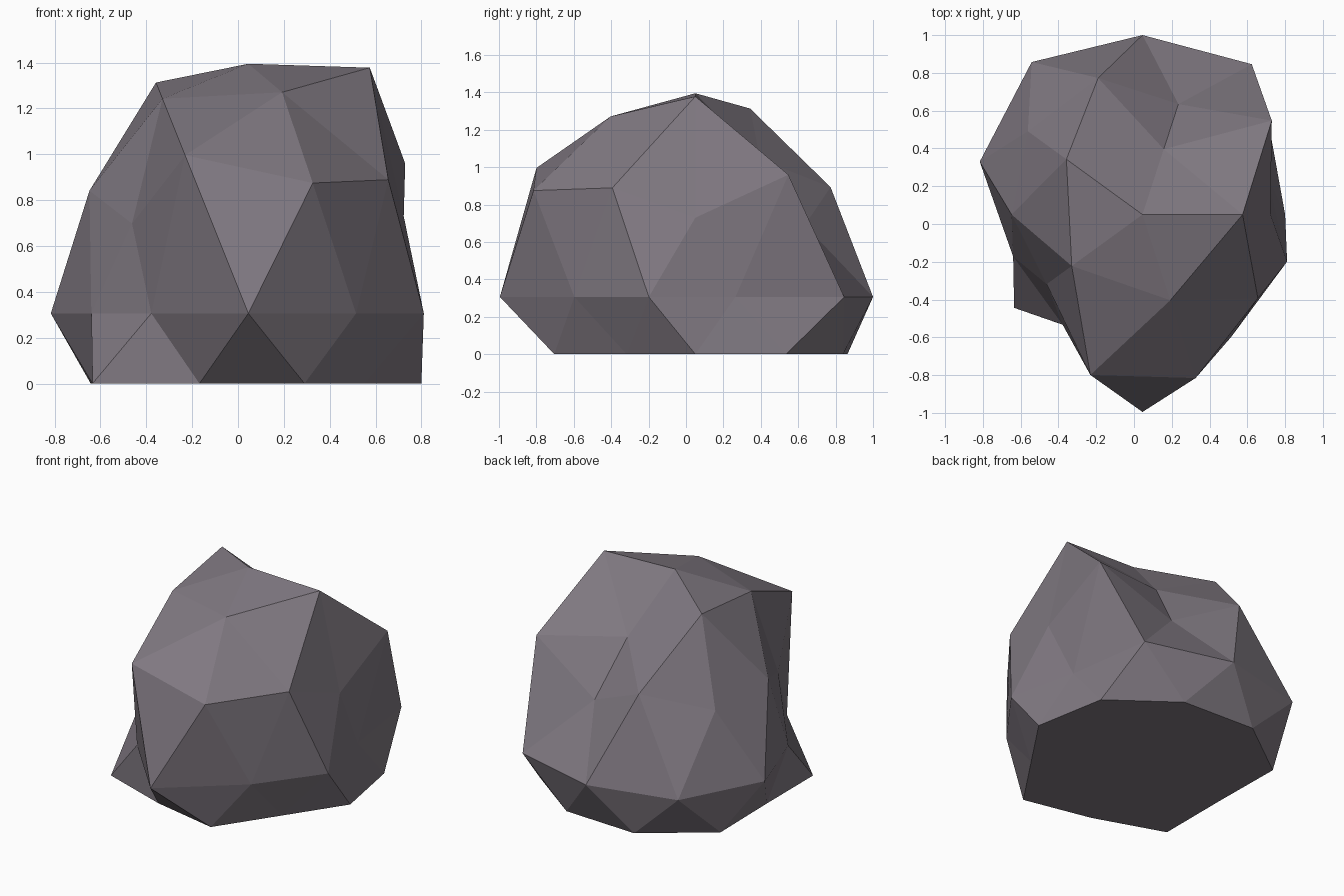
import bpy
import bmesh
import math

cube = bpy.data.objects.get("Cube")
if cube:
    bpy.data.objects.remove(cube, do_unlink=True)

# Stone colour
stone = bpy.data.materials.new("warm_grey_stone")
stone.use_nodes = True
colour = (0.215, 0.19, 0.22, 1)
stone.diffuse_color = colour
stone.node_tree.nodes["Principled BSDF"].inputs["Base Color"].default_value = colour

# Horizontal reach of each ring of the boulder, top to bottom, anticlockwise from +x
RINGS = [
    [0.53, 0.364, 0.498, 0.463, 0.477],     # crown
    [0.846, 0.76, 0.693, 0.893, 0.755],     # shoulder
    [0.678, 0.615, 0.75, 0.627, 0.91],      # flank
    [0.694, 0.984, 0.95, 0.998, 0.906, 0.72, 0.72, 1.045, 0.8, 0.805],  # girth
    [0.825, 0.855, 0.68, 0.69, 0.626],      # foot
    [0.755, 0.83, 0.85, 0.84, 0.793],       # foot, between
    [0.4] * 5,                              # underside
]
CENTRE = (0.045, 0.05, 0.306)
STRETCH = 1.25
PEAK = 1.089

# Chipped boulder: a coarse icosphere pushed in and out, cut flat at the ground
bm = bmesh.new()
bmesh.ops.create_icosphere(bm, subdivisions=2, radius=1)
levels = {}
for v in bm.verts:
    levels.setdefault(round(v.co.z, 2) + 0.0, []).append(v)
rings = [levels[z] for z in sorted(levels, reverse=True)]

for ring, reaches in zip(rings[1:-1], RINGS):
    ring.sort(key=lambda v: (math.atan2(v.co.y, v.co.x) + 0.01) % math.tau)
    for v, reach in zip(ring, reaches):
        v.co *= reach / math.hypot(v.co.x, v.co.y)
        v.co.z *= STRETCH
rings[0][0].co.z = PEAK
for v in bm.verts:
    v.co.x += CENTRE[0]
    v.co.y += CENTRE[1]
    v.co.z = max(v.co.z + CENTRE[2], 0)

mesh = bpy.data.meshes.new("boulder")
bmesh.ops.recalc_face_normals(bm, faces=bm.faces)
bm.to_mesh(mesh)
bm.free()
mesh.materials.append(stone)
boulder = bpy.data.objects.new("boulder", mesh)
bpy.context.collection.objects.link(boulder)
